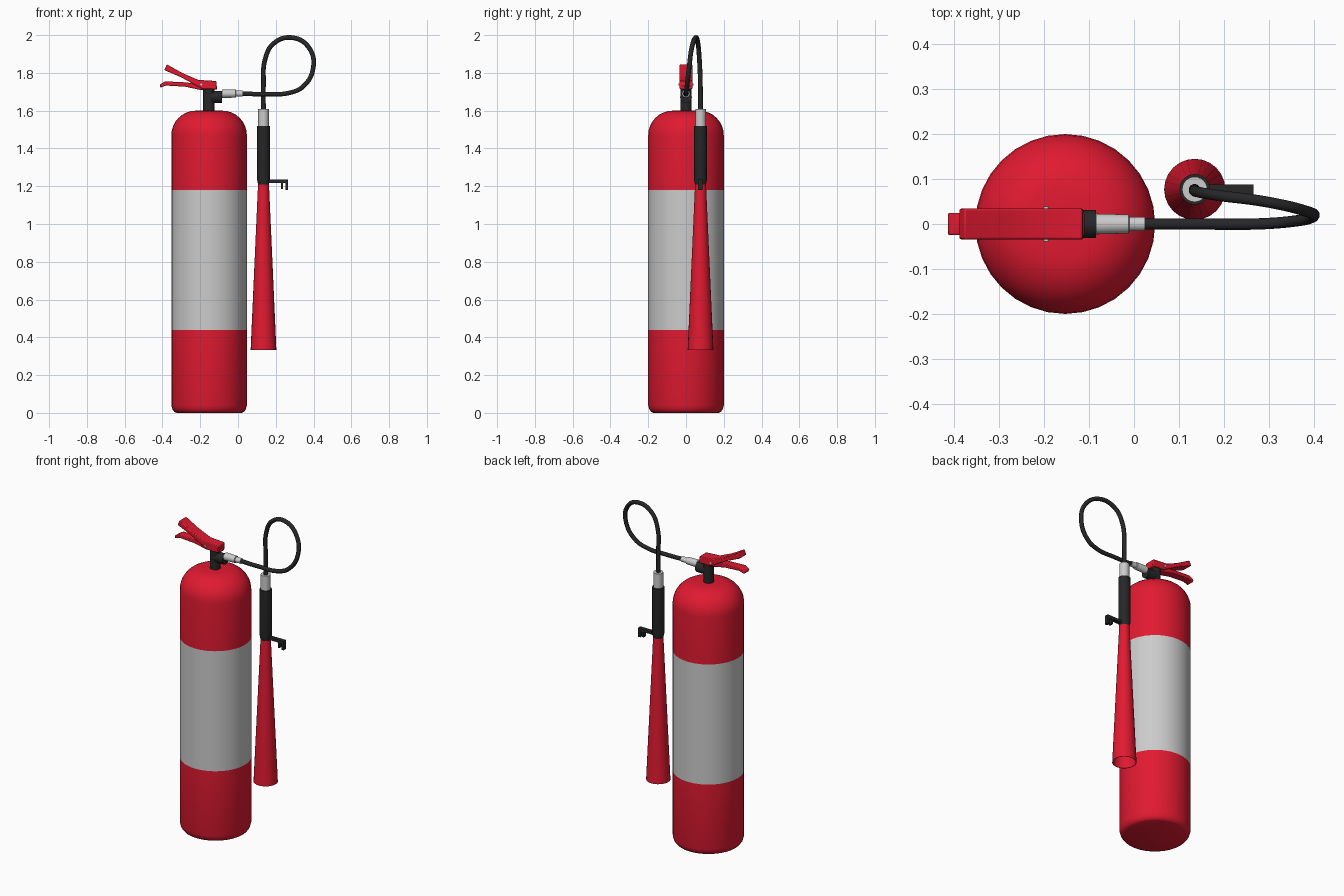
import bpy, bmesh, math
from mathutils import Vector

if "Cube" in bpy.data.objects:
    bpy.data.objects.remove(bpy.data.objects["Cube"])


def material(name, rgb):
    m = bpy.data.materials.new(name)
    m.diffuse_color = (*rgb, 1)
    m.use_nodes = True
    m.node_tree.nodes["Principled BSDF"].inputs["Base Color"].default_value = m.diffuse_color
    return m


RED = material("red_paint", (0.75, 0.01, 0.03))
BLACK = material("black_rubber", (0.02, 0.02, 0.022))


def finish(name, bm, mat=None, angle=35, recalc=True):
    bmesh.ops.remove_doubles(bm, verts=bm.verts, dist=1e-5)
    if recalc:
        bmesh.ops.recalc_face_normals(bm, faces=bm.faces)
    me = bpy.data.meshes.new(name)
    bm.to_mesh(me)
    bm.free()
    ob = bpy.data.objects.new(name, me)
    bpy.context.collection.objects.link(ob)
    if mat:
        me.materials.append(mat)
    bpy.ops.object.select_all(action='DESELECT')
    ob.select_set(True)
    bpy.context.view_layer.objects.active = ob
    bpy.ops.object.shade_smooth_by_angle(angle=math.radians(angle))
    return ob


def lathe(name, profile, loc, mat=None, sides=32, axis='Z'):
    """Spin (radius, height) points, listed bottom to top, about an axis."""
    bm = bmesh.new()
    rings = []
    for r, h in profile:
        ring = []
        for i in range(sides):
            a = 2 * math.pi * i / sides
            c, s = r * math.cos(a), r * math.sin(a)
            p = {'Z': (c, s, h), 'X': (h, c, s), 'Y': (s, h, c)}[axis]
            ring.append(bm.verts.new(Vector(p) + Vector(loc)))
        rings.append(ring)
    for lo, hi in zip(rings, rings[1:]):
        for i in range(sides):
            j = (i + 1) % sides
            bm.faces.new((lo[i], lo[j], hi[j], hi[i]))
    bmesh.ops.dissolve_degenerate(bm, dist=1e-6, edges=bm.edges)
    return finish(name, bm, mat, recalc=False)


def rod(r, h0, h1, r1=None):
    return [(0, h0), (r, h0), (r if r1 is None else r1, h1), (0, h1)]


def plate(name, outline, y0, y1, mat, bevel=0.004):
    """Extrude an (x, z) outline along y."""
    bm = bmesh.new()
    f = bm.faces.new([bm.verts.new((x, y0, z)) for x, z in outline])
    ext = bmesh.ops.extrude_face_region(bm, geom=[f])
    vs = [v for v in ext['geom'] if isinstance(v, bmesh.types.BMVert)]
    bmesh.ops.translate(bm, verts=vs, vec=(0, y1 - y0, 0))
    ob = finish(name, bm, mat)
    if bevel:
        b = ob.modifiers.new("soft_edges", 'BEVEL')
        b.width, b.segments = bevel, 2
        b.limit_method = 'ANGLE'
    return ob


# Tank: red bottom, grey label band, red top with dome
CX = -0.153
R = 0.2
tank = (CX, 0, 0)
lathe("tank_bottom", [(0, 0), (0.172, 0), (0.184, 0.005), (0.194, 0.018),
                      (R, 0.04), (R, 0.44)], tank, RED)
lathe("label_band", [(R, 0.44), (R, 1.18)], tank)
dome = [(0.07 + 0.13 * math.cos(t), 1.47 + 0.13 * math.sin(t))
        for t in [math.pi / 2 * i / 8 for i in range(9)]]
lathe("tank_top", [(R, 1.18)] + dome + [(0, 1.602)], tank, RED)

# Valve neck and side outlet
lathe("valve_neck", rod(0.03, 1.59, 1.72), (CX - 0.002, 0, 0), BLACK, 24)
lathe("valve_outlet", rod(0.031, -0.15, -0.084), (0, 0, 1.672), BLACK, 24, 'X')

# Metal hose coupling
lathe("hose_coupling", [(0, -0.085), (0.023, -0.085), (0.021, -0.012),
                        (0.016, -0.010), (0.016, 0.025), (0, 0.025)],
      (0, 0, 1.69), None, 24, 'X')

# Carry handle, squeeze lever and hinge pin
plate("carry_handle", [(-0.11, 1.712), (-0.2, 1.71), (-0.28, 1.727), (-0.38, 1.733),
                       (-0.412, 1.722), (-0.414, 1.739), (-0.385, 1.755),
                       (-0.28, 1.75), (-0.2, 1.74), (-0.11, 1.73)], -0.025, 0.025, RED)
plate("squeeze_lever", [(-0.112, 1.715), (-0.19, 1.716), (-0.23, 1.738),
                        (-0.3, 1.776), (-0.39, 1.815), (-0.377, 1.845),
                        (-0.29, 1.797), (-0.21, 1.763), (-0.115, 1.757)],
      -0.034, 0.034, RED)
lathe("hinge_pin", rod(0.006, -0.039, 0.039), (-0.195, 0, 1.738), None, 12, 'Y')

# Flexible hose looping over to the discharge wand
WX, WY = 0.135, 0.077
path = [(0.0, 0, 1.69), (0.14, 0, 1.688), (0.27, 0, 1.694), (0.345, 0.005, 1.728),
        (0.398, 0.016, 1.825), (0.378, 0.03, 1.93), (0.29, 0.05, 1.986),
        (0.19, 0.063, 1.957), (0.143, 0.071, 1.87), (0.135, 0.076, 1.74),
        (WX, WY, 1.59)]
cu = bpy.data.curves.new("hose", 'CURVE')
cu.dimensions = '3D'
cu.bevel_depth = 0.0125
cu.bevel_resolution = 3
cu.use_fill_caps = True
sp = cu.splines.new('BEZIER')
sp.resolution_u = 8
sp.bezier_points.add(len(path) - 1)
for bp, co in zip(sp.bezier_points, path):
    bp.co = co
    bp.handle_left_type = bp.handle_right_type = 'AUTO'
cu.materials.append(BLACK)
bpy.context.collection.objects.link(bpy.data.objects.new("hose", cu))

# Discharge wand: metal ferrule, grip and hollow horn
wand = (WX, WY, 0)
lathe("wand_ferrule", rod(0.028, 1.51, 1.61), wand, None, 24)
lathe("wand_grip", [(0, 1.2), (0.027, 1.2), (0.034, 1.235), (0.034, 1.52), (0, 1.52)],
      wand, BLACK, 24)
lathe("discharge_horn", [(0, 1.19), (0.024, 1.19), (0.064, 0.36), (0.065, 0.333),
                         (0.068, 0.333), (0.067, 0.36), (0.029, 1.21), (0, 1.21)],
      wand, RED, 24)

# Trigger bracket on the wand
plate("wand_trigger", [(0.15, 1.218), (0.227, 1.218), (0.227, 1.186), (0.238, 1.186),
                       (0.238, 1.216), (0.251, 1.216), (0.251, 1.18), (0.266, 1.18),
                       (0.266, 1.235), (0.15, 1.235)], 0.064, 0.088, BLACK, 0)
